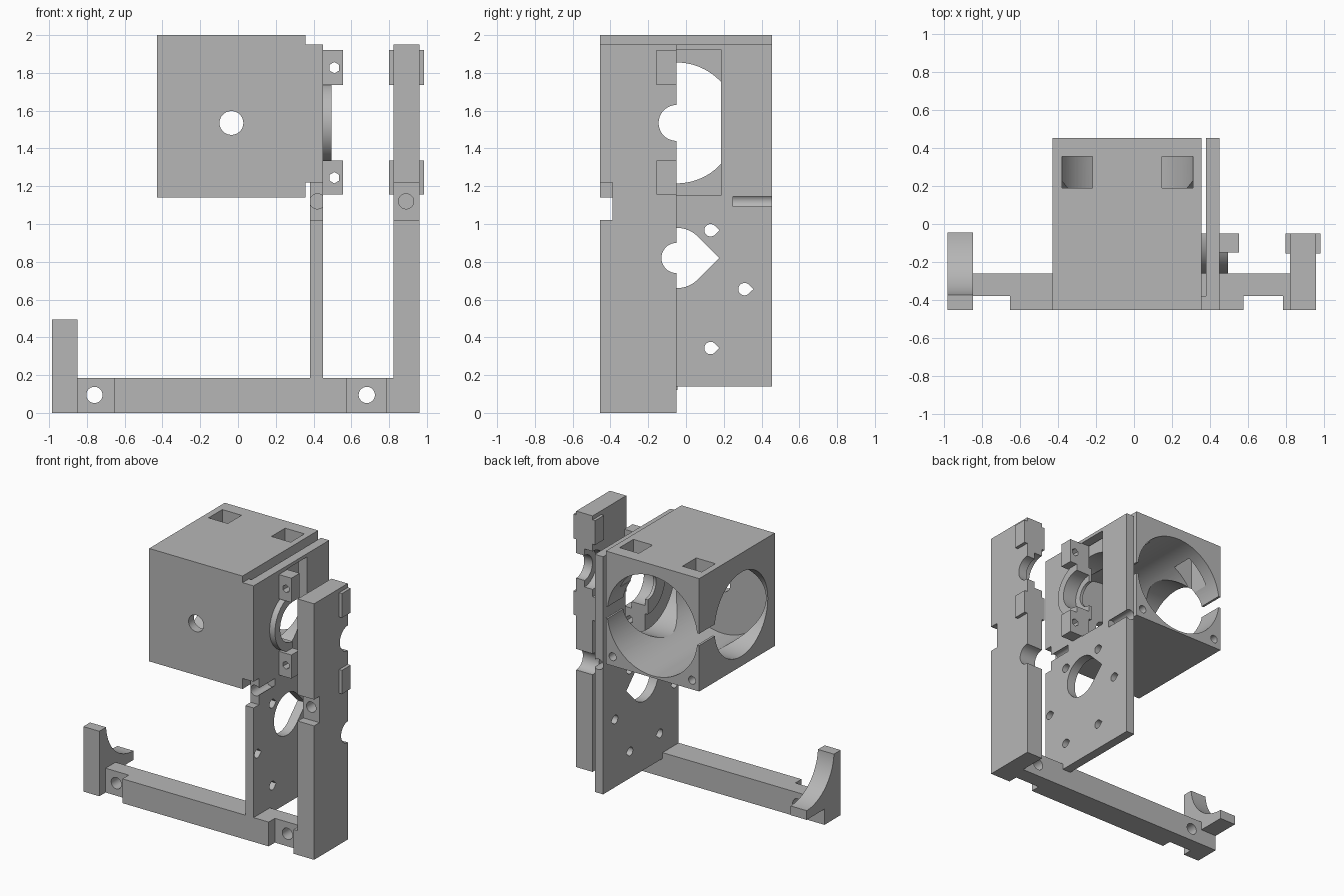
import bpy, math
from mathutils import Matrix

old = bpy.data.objects.get("Cube")
if old:
    bpy.data.objects.remove(old, do_unlink=True)

grey = bpy.data.materials.new("plain grey")
grey.use_nodes = True
tone = (0.47, 0.47, 0.47, 1)
grey.diffuse_color = tone
grey.node_tree.nodes["Principled BSDF"].inputs["Base Color"].default_value = tone


def prism(name, outline, axis, lo, hi):
    """Extrude an outline along x (outline in y, z) or along y (outline in x, z)."""
    def place(a, b, t):
        return (t, a, b) if axis == "x" else (a, t, b)
    n = len(outline)
    verts = [place(a, b, t) for t in (lo, hi) for a, b in outline]
    faces = [list(range(n))[::-1], list(range(n, 2 * n))]
    faces += [[i, (i + 1) % n, n + (i + 1) % n, n + i] for i in range(n)]
    if axis == "y":
        faces = [f[::-1] for f in faces]
    mesh = bpy.data.meshes.new(name)
    mesh.from_pydata(verts, [], faces)
    mesh.materials.append(grey)
    ob = bpy.data.objects.new(name, mesh)
    bpy.context.collection.objects.link(ob)
    return ob


def box(name, x, y, z):
    rect = [(y[0], z[0]), (y[1], z[0]), (y[1], z[1]), (y[0], z[1])]
    return prism(name, rect, "x", *x)


def cyl(name, axis, a, b, r, lo, hi, tip=False, sides=64):
    """Round prism; tip adds a right-angled point towards +a."""
    pts = []
    for i in range(sides):
        t = 2 * math.pi * (i + 0.5) / sides
        if not (tip and math.cos(t) > 0.72):
            pts.append((t, (a + r * math.cos(t), b + r * math.sin(t))))
    if tip:
        pts.append((2 * math.pi, (a + r * 1.41, b)))
    return prism(name, [p for _, p in sorted(pts)], axis, lo, hi)


def apply(ob, other, op):
    m = ob.modifiers.new("bool", "BOOLEAN")
    m.operation, m.solver, m.object = op, "EXACT", other
    bpy.context.view_layer.objects.active = ob
    bpy.ops.object.modifier_apply(modifier=m.name)
    bpy.data.objects.remove(other, do_unlink=True)


def cut(ob, *tools):
    for t in tools:
        apply(ob, t, "DIFFERENCE")


def join(ob, *adds):
    for t in adds:
        apply(ob, t, "UNION")


SPLIT = -0.05    # plane where the bearing clamps divide
AXLE = 1.535     # height of the upper axle
SHAFT = 0.82     # height of the lower shaft
MID = -0.035     # middle of the housing
CLAMP_Z = ((1.155, 1.335), (1.735, 1.92))

# Housing: a block bored along its depth and its width
housing = box("housing", (-0.43, 0.357), (-0.455, 0.455), (1.14, 2))
cut(housing,
    cyl("bore", "y", MID, AXLE, 0.38, -0.39, 0.5, sides=96),
    cyl("cross_bore", "x", SPLIT, AXLE, 0.32, -0.6, 0.5, sides=96),
    cyl("front_hole", "y", MID, AXLE, 0.063, -0.6, 0))
for s in (-1, 1):
    wx = MID + s * 0.265
    cut(housing,
        box("window", (wx - 0.081, wx + 0.081), (0.19, 0.355), (1.7, 2.1)),
        cyl("screw", "y", MID + s * 0.335, 1.21, 0.03, 0.2, 0.5, sides=24),
        box("slot", sorted((MID + s * 0.36, MID + s * 0.45)), (0.25, 0.5),
            (AXLE - 0.045, AXLE + 0.045)))

# Motor plate: thin wall beside the housing
plate = box("motor_plate", (0.38, 0.45), (-0.455, 0.455), (0.14, 1.95))
cut(plate,
    box("clamp_opening", (0.3, 0.5), (SPLIT, 0.185), (1.15, 1.925)),
    box("front_notch", (0.3, 0.5), (-0.5, -0.39), (1.02, 1.22)),
    cyl("shaft_hole", "x", SPLIT, SHAFT, 0.16, 0.3, 0.5, tip=True))
for i in range(6):
    a = i * math.pi / 3
    cut(plate, cyl("motor_screw", "x", SPLIT + 0.36 * math.cos(a),
                   0.655 + 0.36 * math.sin(a), 0.033, 0.3, 0.5, tip=True, sides=24))
for lo, hi in ((-0.5, -0.2), (0.25, 0.5)):
    cut(plate, cyl("rod_hole", "y", 0.42, 1.12, 0.04, lo, hi, sides=32))

# Half bearing ring and clamp lugs on the plate
join(plate, cyl("ring", "x", SPLIT, AXLE, 0.212, 0.357, 0.495))
for z in CLAMP_Z:
    join(plate, box("lug", (0.44, 0.555), (-0.15, SPLIT), z))
    cut(plate, cyl("lug_hole", "y", 0.51, sum(z) / 2, 0.03, -0.3, 0, sides=6))
cut(plate,
    box("ring_trim", (0.3, 0.6), (SPLIT, 0.185), (1.15, 1.925)),
    cyl("seat", "x", SPLIT, AXLE, 0.15, 0.38, 0.6),
    cyl("through", "x", SPLIT, AXLE, 0.1, 0.3, 0.6))

# Narrow web joining housing and plate at the front
box("joining_web", (0.355, 0.382), (-0.455, -0.38), (1.22, 1.95))

# Outer pillar with lugs, bearing seat, shaft hole and front notch
pillar = box("outer_pillar", (0.822, 0.96), (-0.455, SPLIT), (0, 1.95))
for z in CLAMP_Z:
    join(pillar, box("lug", (0.8, 0.985), (-0.155, SPLIT), z))
cut(pillar,
    cyl("seat", "x", SPLIT, AXLE, 0.145, 0.7, 0.89),
    cyl("axle_hole", "x", SPLIT, AXLE, 0.095, 0.7, 1.1),
    cyl("shaft_hole", "x", SPLIT, SHAFT, 0.08, 0.7, 1.1),
    box("front_notch", (0.7, 1.1), (-0.6, -0.39), (1.02, 1.22)),
    cyl("rod_hole", "y", 0.89, 1.12, 0.04, -0.6, -0.2, sides=32))

# Base bar with recessed screw pads
bar = box("base_bar", (-0.86, 0.83), (-0.455, -0.26), (0, 0.185))
for x0, x1, hx in ((-0.856, -0.655, -0.76), (0.577, 0.787, 0.682)):
    cut(bar,
        box("recess", (x0, x1), (-0.6, -0.38), (-0.1, 0.3)),
        cyl("screw", "y", hx, 0.095, 0.043, -0.6, 0, sides=32))

# Cradle post at the far end, with a round seat and overhanging foot
cradle = box("cradle_post", (-0.985, -0.85), (-0.455, -0.045), (0, 0.495))
cut(cradle,
    cyl("round_seat", "x", -0.045, 0.52, 0.33, -1.1, -0.7, sides=96),
    box("under_foot", (-1.1, -0.7), (-0.26, 0.1), (-0.1, 0.12)))

# Smooth the bores and keep the edges crisp
bpy.ops.object.select_all(action="DESELECT")
for ob in (housing, plate, pillar, bar, cradle):
    ob.select_set(True)
bpy.context.view_layer.objects.active = housing
bpy.ops.object.shade_smooth_by_angle(angle=math.radians(30))
